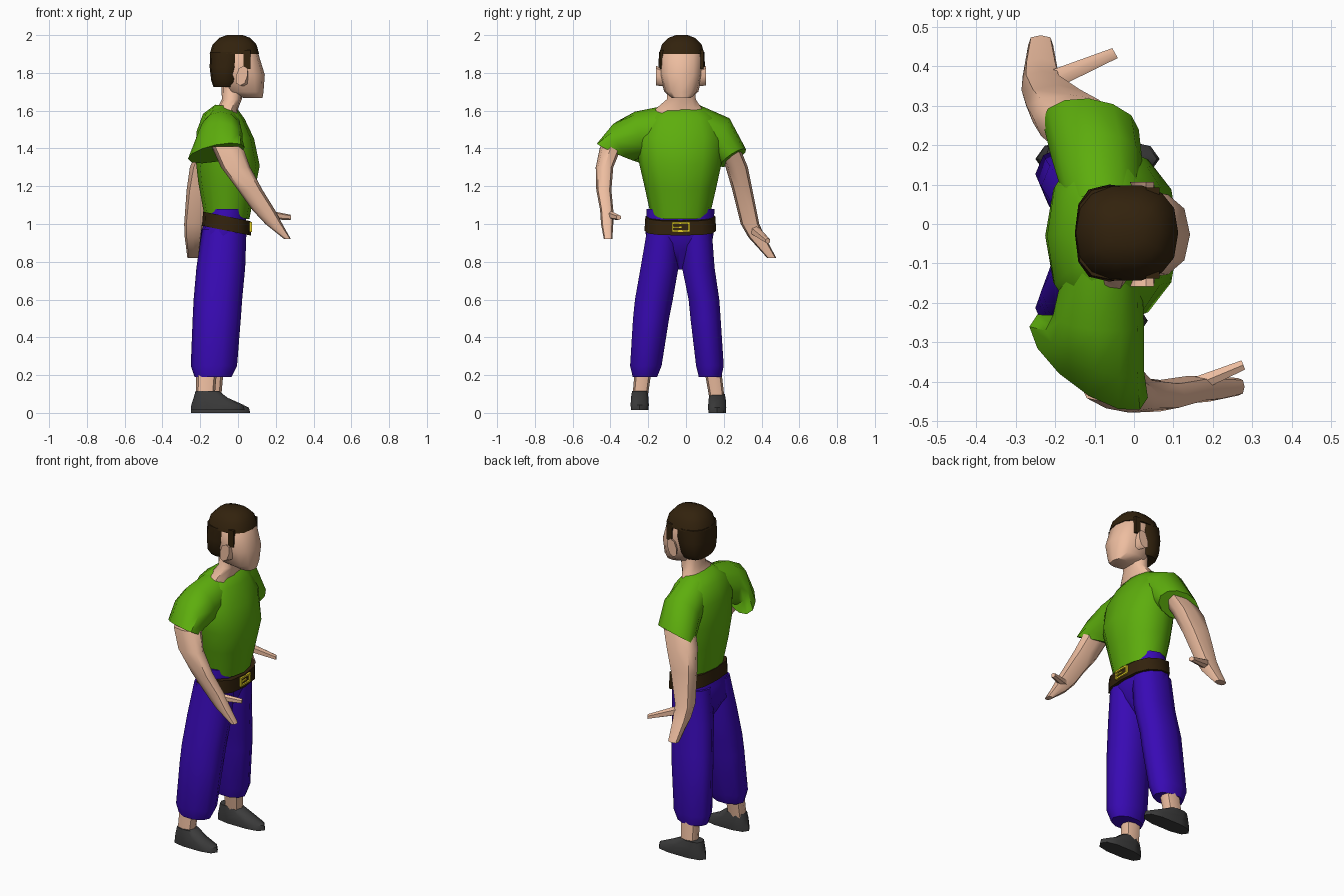
import bpy, bmesh, math
from mathutils import Vector


def mat(name, r, g, b):
    m = bpy.data.materials.new(name)
    m.diffuse_color = (r, g, b, 1)
    return m


SKIN = mat("skin", 0.85, 0.51, 0.35)
GREEN = mat("green_cloth", 0.11, 0.42, 0.004)
PURPLE = mat("purple_cloth", 0.04, 0.003, 0.46)
BROWN = mat("dark_brown", 0.032, 0.016, 0.004)
DARK = mat("dark_grey", 0.045, 0.045, 0.045)
YELLOW = mat("yellow", 0.8, 0.65, 0.02)


def finish(name, bm, material, smooth=True):
    bmesh.ops.recalc_face_normals(bm, faces=bm.faces)
    me = bpy.data.meshes.new(name)
    bm.to_mesh(me)
    bm.free()
    ob = bpy.data.objects.new(name, me)
    bpy.context.collection.objects.link(ob)
    me.materials.append(material)
    if smooth:
        bpy.ops.object.select_all(action='DESELECT')
        bpy.context.view_layer.objects.active = ob
        ob.select_set(True)
        bpy.ops.object.shade_smooth_by_angle(angle=math.radians(50))
    return ob


def loft(name, rings, material, n=12, square=0.8):
    """Skin rings given as (centre, u axis, v axis); square < 1 is boxier."""
    bm = bmesh.new()
    loops = []
    for c, u, v in rings:
        c, u, v = Vector(c), Vector(u), Vector(v)
        loop = []
        for i in range(n):
            a = math.tau * i / n
            p, q = math.cos(a), math.sin(a)
            p = math.copysign(abs(p) ** square, p)
            q = math.copysign(abs(q) ** square, q)
            loop.append(bm.verts.new(c + u * p + v * q))
        loops.append(loop)
    for a, b in zip(loops, loops[1:]):
        for i in range(n):
            j = (i + 1) % n
            bm.faces.new((a[i], a[j], b[j], b[i]))
    bm.faces.new(loops[0])
    bm.faces.new(loops[-1])
    return finish(name, bm, material)


def stack(name, levels, material, n=12, square=0.8, slope=0.0):
    """Skin level rings given as (z, x min, x max, y min, y max)."""
    rings = []
    for z, x0, x1, y0, y1 in levels:
        rx, ry = (x1 - x0) / 2, (y1 - y0) / 2
        rings.append((((x0 + x1) / 2, (y0 + y1) / 2, z), (rx, 0, rx * slope), (0, ry, 0)))
    return loft(name, rings, material, n, square)


def box(name, lo, hi, material):
    bm = bmesh.new()
    bmesh.ops.create_cube(bm, size=1)
    for v in bm.verts:
        v.co = [(a + b) / 2 + k * (b - a) for a, b, k in zip(lo, hi, v.co)]
    return finish(name, bm, material, False)


# head, neck and ears
stack("head", [(1.667, 0.03, 0.13, -0.075, 0.025), (1.70, -0.07, 0.135, -0.115, 0.065),
               (1.79, -0.12, 0.142, -0.14, 0.087), (1.91, -0.12, 0.105, -0.138, 0.09),
               (1.95, -0.10, 0.07, -0.10, 0.06)], SKIN)
stack("neck", [(1.54, -0.15, 0.01, -0.19, 0.11), (1.61, -0.11, 0.0, -0.165, 0.09),
               (1.66, -0.085, 0.02, -0.105, 0.055), (1.76, -0.09, 0.03, -0.10, 0.05)], SKIN, 10)
for side, y, s in (("right", -0.143, -1), ("left", 0.091, 1)):
    loft(side + "_ear", [((0.03, y - 0.02 * s, 1.775), (0.025, 0, 0.0), (0, 0, 0.045)),
                         ((0.02, y + 0.015 * s, 1.785), (0.03, 0, 0), (0.01, 0, 0.052))], SKIN, 8)

# hair
stack("hair_cap", [(1.90, -0.15, 0.112, -0.145, 0.10), (1.95, -0.135, 0.098, -0.13, 0.085),
                   (1.985, -0.10, 0.065, -0.095, 0.05), (2.0, -0.06, 0.025, -0.055, 0.01)], BROWN, 14)
stack("hair_back", [(1.725, -0.13, -0.005, -0.115, 0.07), (1.76, -0.142, 0.005, -0.14, 0.092),
                    (1.83, -0.15, 0.025, -0.146, 0.10), (1.91, -0.148, 0.055, -0.143, 0.098)],
      BROWN, 12, 0.75)
for side, y in (("right", -0.138), ("left", 0.073)):
    box(side + "_sideburn", (0.03, y, 1.82), (0.065, y + 0.02, 1.92), BROWN)

# shirt body and sleeves
stack("shirt_body", [(1.04, -0.18, 0.06, -0.185, 0.125), (1.2, -0.21, 0.09, -0.22, 0.162),
                     (1.33, -0.225, 0.115, -0.25, 0.19), (1.47, -0.22, 0.085, -0.26, 0.2),
                     (1.57, -0.185, 0.035, -0.21, 0.16), (1.625, -0.12, -0.01, -0.135, 0.08)],
      GREEN, 12, 0.9, -0.12)
loft("right_sleeve", [((-0.08, -0.12, 1.49), (0.1, 0, 0), (0, 0, 0.135)),
                      ((-0.09, -0.24, 1.475), (0.115, -0.01, 0), (0, -0.03, 0.12)),
                      ((-0.10, -0.32, 1.44), (0.125, -0.05, 0), (0, -0.05, 0.10)),
                      ((-0.115, -0.35, 1.375), (0.15, -0.09, 0.03), (0, -0.085, 0.045))],
     GREEN, 12, 1)
loft("left_sleeve", [((-0.08, 0.07, 1.50), (0.1, 0, 0), (0, 0, 0.13)),
                     ((-0.095, 0.17, 1.46), (0.115, 0, 0), (0, 0.06, 0.10)),
                     ((-0.11, 0.25, 1.35), (0.122, -0.01, 0.02), (-0.005, 0.068, 0.045))],
     GREEN, 12, 1)

# arms with hands, and thumbs
stack("right_arm", [(1.41, -0.14, 0.025, -0.455, -0.34), (1.3, -0.09, 0.065, -0.478, -0.385),
                    (1.18, 0.0, 0.13, -0.475, -0.395), (1.075, 0.075, 0.195, -0.455, -0.385),
                    (1.0, 0.145, 0.235, -0.45, -0.385), (0.92, 0.245, 0.28, -0.435, -0.39)],
      SKIN, 8)
stack("left_arm", [(1.38, -0.22, -0.03, 0.18, 0.295), (1.3, -0.255, -0.07, 0.21, 0.328),
                   (1.18, -0.272, -0.12, 0.245, 0.352), (1.0, -0.285, -0.18, 0.29, 0.388),
                   (0.93, -0.282, -0.19, 0.33, 0.42), (0.82, -0.268, -0.205, 0.43, 0.478)],
      SKIN, 8, 0.7)
loft("right_thumb", [((0.15, -0.41, 1.05), (0, 0, 0.025), (-0.01, 0.02, 0)),
                     ((0.277, -0.357, 1.035), (0, 0, 0.014), (-0.005, 0.013, 0))], SKIN, 6)
loft("left_thumb", [((-0.22, 0.36, 0.97), (0, 0, 0.03), (-0.012, 0.025, 0)),
                    ((-0.048, 0.433, 0.91), (0, 0, 0.014), (-0.008, 0.014, 0))], SKIN, 6)

# trousers
stack("trouser_seat", [(0.76, -0.15, -0.05, -0.07, 0.01), (0.86, -0.205, 0.01, -0.20, 0.13),
                       (0.96, -0.195, 0.05, -0.215, 0.148), (1.08, -0.15, 0.035, -0.208, 0.15)],
      PURPLE)
stack("right_trouser_leg", [(0.97, -0.19, 0.045, -0.21, -0.03), (0.77, -0.22, 0.038, -0.245, -0.035),
                            (0.60, -0.235, 0.022, -0.275, -0.065), (0.5, -0.24, 0.015, -0.285, -0.085),
                            (0.25, -0.25, -0.005, -0.30, -0.125), (0.19, -0.23, -0.035, -0.285, -0.15)],
      PURPLE, 10, 0.95)
stack("left_trouser_leg", [(0.97, -0.195, 0.04, -0.03, 0.14), (0.77, -0.215, 0.03, -0.025, 0.155),
                           (0.60, -0.235, 0.015, 0.01, 0.18), (0.5, -0.24, 0.008, 0.02, 0.187),
                           (0.25, -0.25, -0.02, 0.05, 0.203), (0.19, -0.23, -0.045, 0.065, 0.19)],
      PURPLE, 10, 0.9)

# ankles and shoes
for side, x, y, z, toe in (("right", -0.17, -0.225, 0.015, 0.035), ("left", -0.135, 0.14, 0.0, 0.065)):
    foot = y - 0.02 if side == "right" else y + 0.025
    stack(side + "_ankle", [(0.07, x - 0.055, x + 0.045, foot - 0.04, foot + 0.04),
                            (0.24, x - 0.05, x + 0.06, y - 0.045, y + 0.045)], SKIN, 8)
    stack(side + "_shoe", [(z, -0.25, toe, foot - 0.048, foot + 0.048),
                           (z + 0.028, -0.247, toe - 0.007, foot - 0.05, foot + 0.05),
                           (z + 0.065, -0.235, toe - 0.09, foot - 0.048, foot + 0.048),
                           (z + 0.1, -0.225, -0.1, foot - 0.042, foot + 0.042)], DARK, 10, 0.75)

# belt and buckle
stack("belt", [(0.965, -0.19, 0.068, -0.22, 0.16), (1.04, -0.185, 0.066, -0.215, 0.155)],
      BROWN, 12, 0.75, -0.2)
for part, y0, y1, z0, z1 in (("top", -0.075, 0.02, 1.0, 1.01), ("bottom", -0.075, 0.02, 0.957, 0.967),
                             ("right", -0.075, -0.065, 0.957, 1.01), ("left", 0.01, 0.02, 0.957, 1.01),
                             ("prong", -0.065, -0.02, 0.98, 0.988)):
    box("buckle_" + part, (0.05, y0, z0), (0.074, y1, z1), YELLOW)
